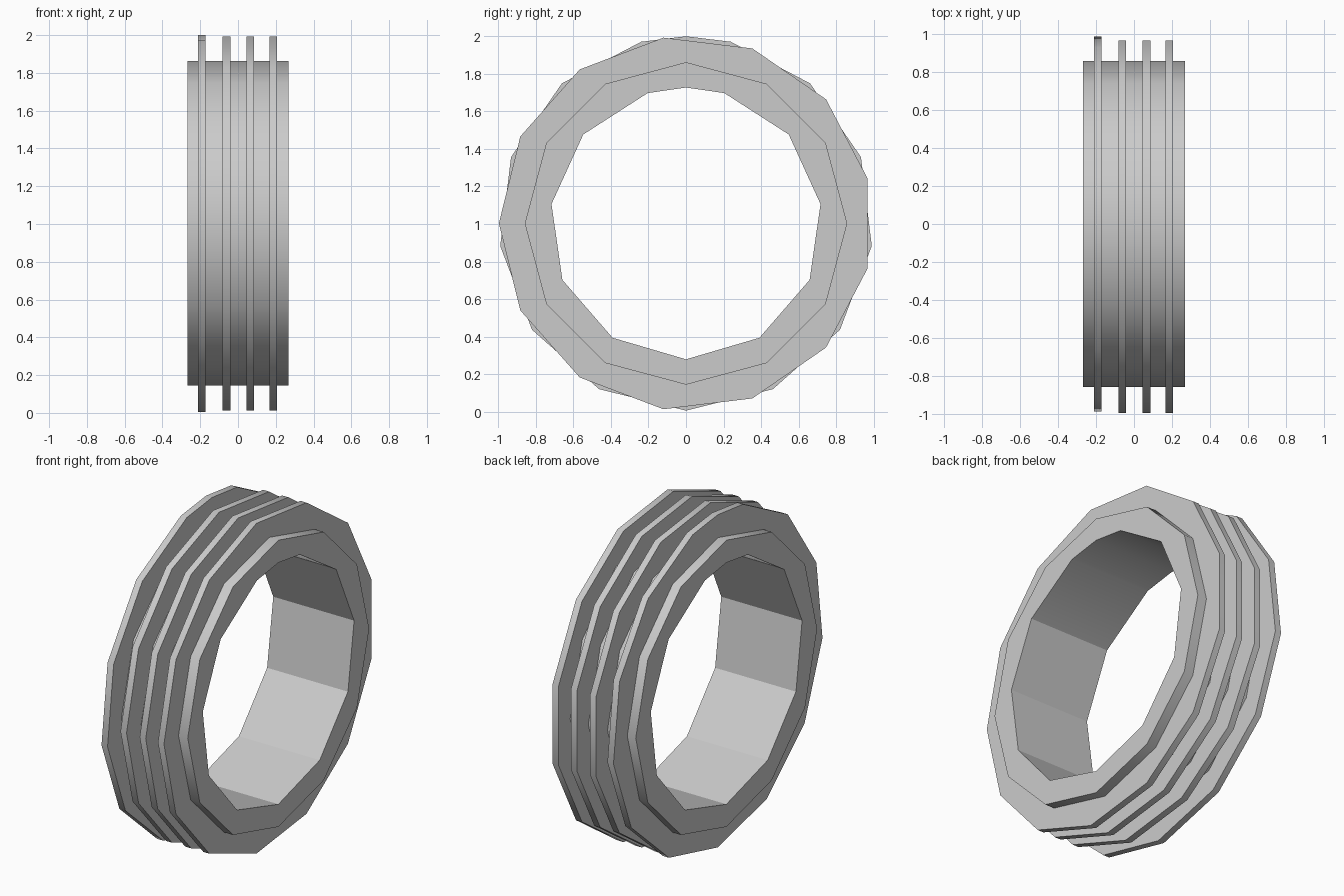
import bpy
import bmesh
from math import sin, cos, tau, pi, radians

if "Cube" in bpy.data.objects:
    bpy.data.objects.remove(bpy.data.objects["Cube"])

CENTRE_Z = 1.003

grey = bpy.data.materials.new("plain grey")
grey.use_nodes = True
colour = (0.6, 0.6, 0.6, 1)
grey.diffuse_color = colour
grey.node_tree.nodes["Principled BSDF"].inputs["Base Color"].default_value = colour


def polygon_angles(sides, start=0.0, peak=False):
    """Angles measured from straight down; peak adds a corner opposite the first."""
    angles = [tau * i / sides for i in range(sides)]
    if peak:
        angles = sorted(angles + [pi])
    return [a + start for a in angles]


def ring(name, x0, x1, outer, outer_r, inner, inner_r):
    """Square-section ring around the x axis; both outlines share a corner count."""
    bm = bmesh.new()
    loops = []
    for angles, r, x in ((outer, outer_r, x0), (outer, outer_r, x1),
                         (inner, inner_r, x1), (inner, inner_r, x0)):
        loops.append([bm.verts.new((x, r * sin(a), CENTRE_Z - r * cos(a)))
                      for a in angles])
    count = len(outer)
    for k in range(4):
        a, b = loops[k], loops[(k + 1) % 4]
        for i in range(count):
            j = (i + 1) % count
            bm.faces.new((a[i], a[j], b[j], b[i]))
    bmesh.ops.recalc_face_normals(bm, faces=bm.faces)
    mesh = bpy.data.meshes.new(name)
    bm.to_mesh(mesh)
    bm.free()
    mesh.materials.append(grey)
    obj = bpy.data.objects.new(name, mesh)
    bpy.context.collection.objects.link(obj)
    bpy.ops.object.select_all(action="DESELECT")
    obj.select_set(True)
    bpy.context.view_layer.objects.active = obj
    bpy.ops.object.shade_smooth_by_angle(angle=radians(31))
    return obj


# Main band: twelve-sided outside, eleven-sided bore with a peak at the top
ring("band", -0.268, 0.268, polygon_angles(12), 0.859,
     polygon_angles(11, peak=True), 0.724)

# Raised ribs: the first stands upright with a peak, the others are a quarter turn on
for i, x in enumerate((-0.192, -0.061, 0.066, 0.187)):
    corners = polygon_angles(13, peak=True) if i == 0 else polygon_angles(13, -pi / 2)
    ring(f"rib_{i + 1}", x - 0.02, x + 0.02, corners, 0.997, corners, 0.78)
